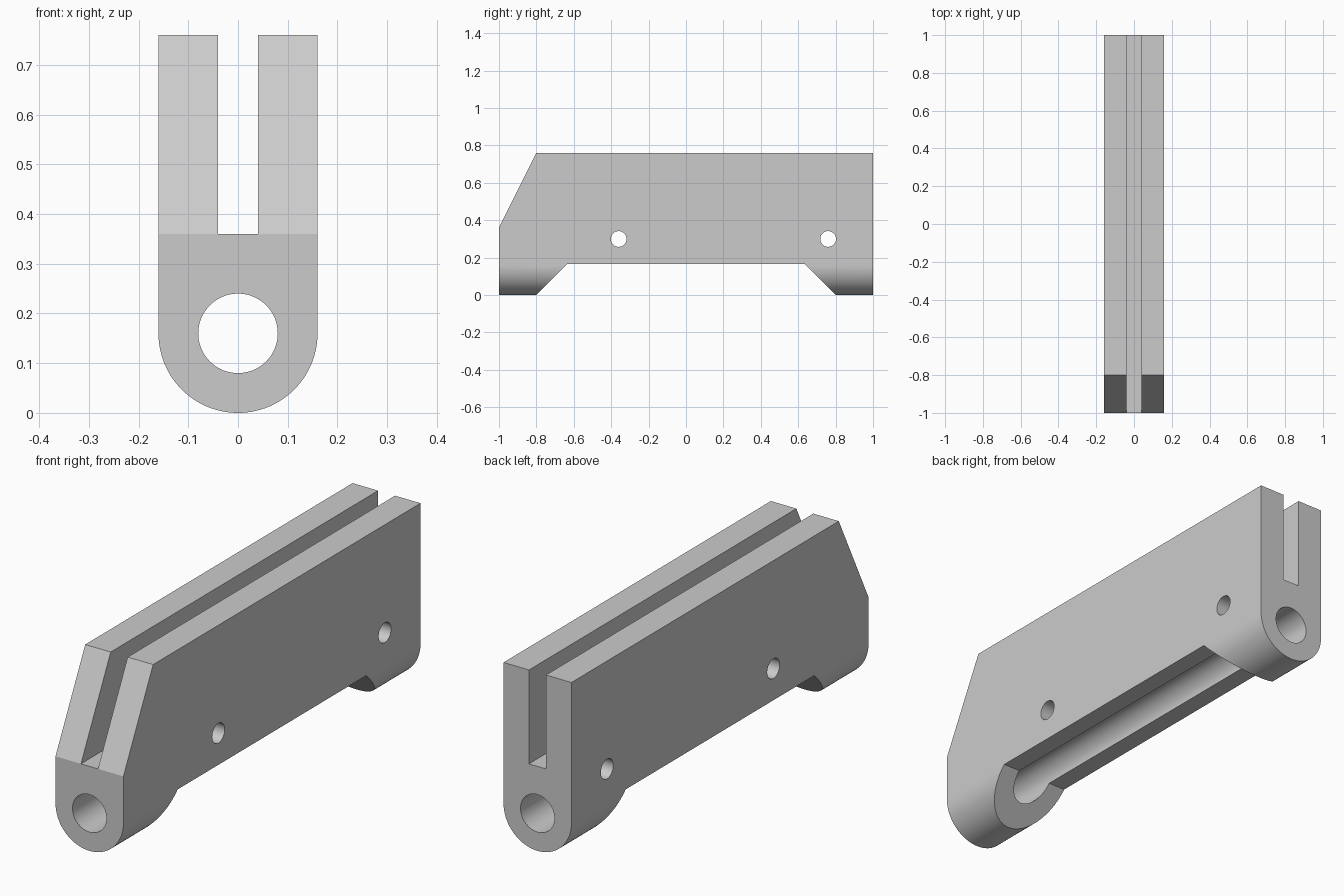
import bpy
import bmesh
import math

cube = bpy.data.objects.get("Cube")
if cube:
    bpy.data.objects.remove(cube, do_unlink=True)

HALF_WIDTH, LENGTH, HEIGHT = 0.16, 2.0, 0.76
SLOT_HALF, SLOT_FLOOR = 0.04, 0.36
BORE_Z, BORE_R = 0.16, 0.08
PIN_Z, PIN_R = 0.30, 0.042

grey = bpy.data.materials.new("light grey")
grey.use_nodes = True
grey.diffuse_color = (0.6, 0.6, 0.6, 1)
grey.node_tree.nodes["Principled BSDF"].inputs["Base Color"].default_value = (0.6, 0.6, 0.6, 1)


def prism(name, outline, axis, start, end):
    """Extrude a 2D outline along x (outline in y, z) or y (outline in x, z)."""
    bm = bmesh.new()
    place = (lambda a, b: (start, a, b)) if axis == "x" else (lambda a, b: (a, start, b))
    face = bm.faces.new([bm.verts.new(place(a, b)) for a, b in outline])
    moved = bmesh.ops.extrude_face_region(bm, geom=[face])["geom"]
    step = (end - start, 0, 0) if axis == "x" else (0, end - start, 0)
    bmesh.ops.translate(bm, vec=step, verts=[v for v in moved if isinstance(v, bmesh.types.BMVert)])
    bmesh.ops.recalc_face_normals(bm, faces=bm.faces)
    mesh = bpy.data.meshes.new(name)
    bm.to_mesh(mesh)
    bm.free()
    mesh.materials.append(grey)
    obj = bpy.data.objects.new(name, mesh)
    bpy.context.collection.objects.link(obj)
    return obj


def arc(a, b, radius, start, sweep, steps):
    angles = [start + sweep * i / steps for i in range(steps + 1)]
    return [(a + radius * math.cos(t), b + radius * math.sin(t)) for t in angles]


def circle(a, b, radius, steps=64):
    return arc(a, b, radius, 0, math.tau, steps)[:-1]


# Slotted body with a half-round underside
outline = arc(0, BORE_Z, HALF_WIDTH, math.pi, math.pi, 64) + [
    (HALF_WIDTH, HEIGHT), (SLOT_HALF, HEIGHT), (SLOT_HALF, SLOT_FLOOR),
    (-SLOT_HALF, SLOT_FLOOR), (-SLOT_HALF, HEIGHT), (-HALF_WIDTH, HEIGHT)]
body = prism("slotted_body", outline, "y", -LENGTH / 2, LENGTH / 2)

# Cutters: lengthwise bore, sloped front, underside recess, two cross pin holes
cutters = [
    prism("bore_cutter", circle(0, BORE_Z, BORE_R), "y", -1.2, 1.2),
    prism("front_slope_cutter", [(-1.1, 0.16), (-1.1, 0.96), (-0.7, 0.96)], "x", -0.3, 0.3),
    prism("underside_cutter", [(-0.9, -0.1), (-0.635, 0.165), (0.635, 0.165), (0.9, -0.1)],
          "x", -0.3, 0.3),
]
for y in (-0.36, 0.76):
    cutters.append(prism("pin_hole_cutter", circle(y, PIN_Z, PIN_R, 48), "x", -0.3, 0.3))

bpy.context.view_layer.objects.active = body
body.select_set(True)
for cutter in cutters:
    cut = body.modifiers.new(cutter.name, "BOOLEAN")
    cut.operation = "DIFFERENCE"
    cut.solver = "EXACT"
    cut.object = cutter
    bpy.ops.object.modifier_apply(modifier=cut.name)
    bpy.data.objects.remove(cutter, do_unlink=True)

# Smooth the round surfaces, keeping corners sharp
bpy.ops.object.shade_smooth_by_angle(angle=math.radians(25))
